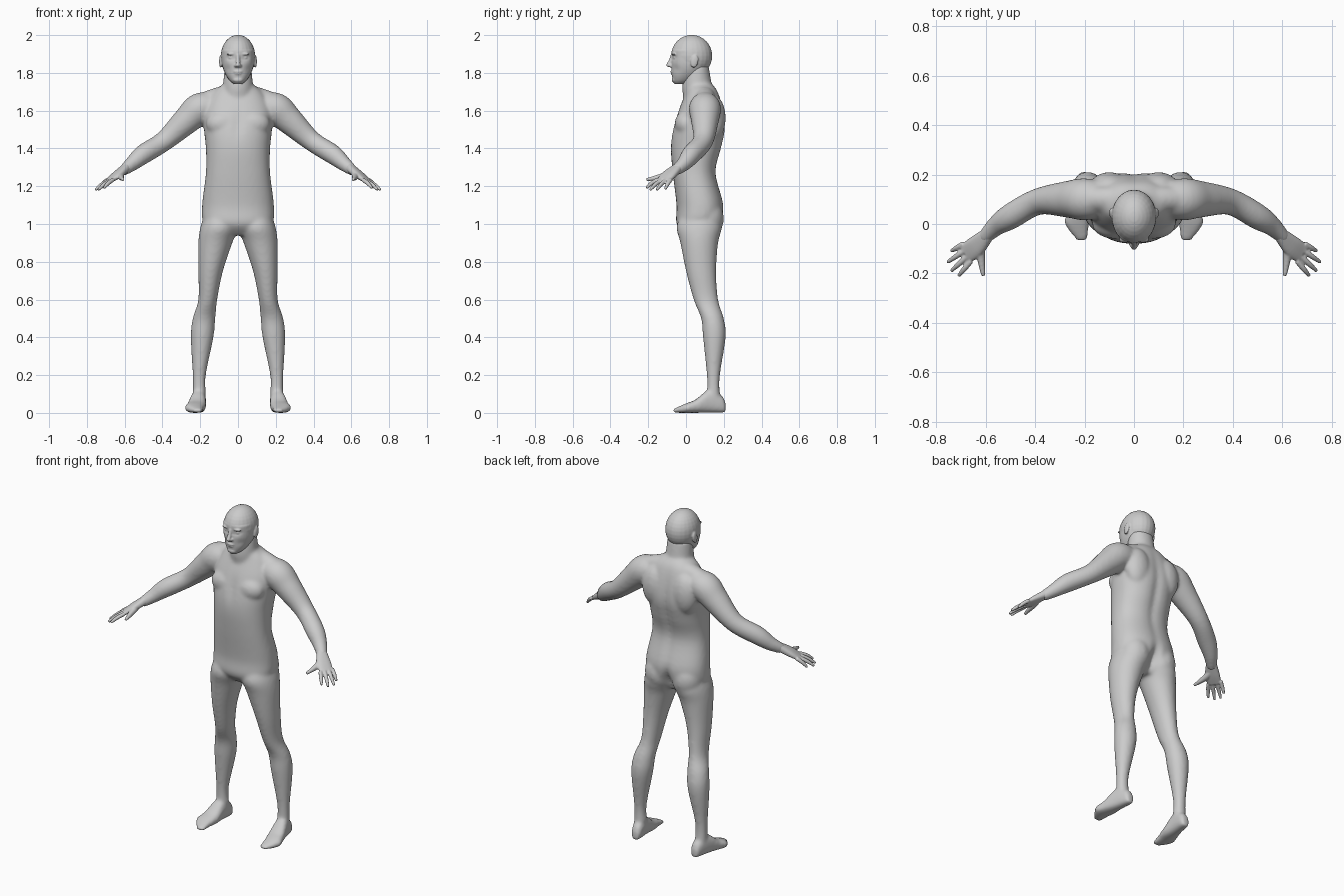
import bpy, bmesh
from math import cos, sin, pi, exp, copysign
from mathutils import Vector, Matrix

if "Cube" in bpy.data.objects:
    bpy.data.objects.remove(bpy.data.objects["Cube"])

skin = bpy.data.materials.new("plain grey")
skin.use_nodes = True
grey = (0.6, 0.6, 0.6, 1)
skin.diffuse_color = grey
skin.node_tree.nodes["Principled BSDF"].inputs["Base Color"].default_value = grey

X, Y, Z = Matrix.Identity(3)


def spline(rows, steps=5):
    """Resample rows of numbers along a smooth curve."""
    result = []
    for index in range(len(rows) - 1):
        before, start = rows[max(index - 1, 0)], rows[index]
        end, after = rows[index + 1], rows[min(index + 2, len(rows) - 1)]
        for step in range(steps):
            t = step / steps
            ease_out = t * t * (3 - t - t)
            bend_start, bend_end = t * (1 - t) ** 2 / 2, t * t * (t - 1) / 2
            result.append([b + (c - b) * ease_out + (c - a) * bend_start + (d - b) * bend_end
                           for a, b, c, d in zip(before, start, end, after)])
    return result + [list(rows[-1])]


def tube(bm, rows, side=Z, axis=None, power=2, sides=36):
    """Closed loft through rows of x, y, z, half width and, if different, half depth."""
    rows = spline(rows)
    points = [Vector(row[:3]) for row in rows]
    last = len(rows) - 1
    rings = []
    for index, row in enumerate(rows):
        along = axis or (points[min(index + 1, last)] - points[max(index - 1, 0)]).normalized()
        across = (side - along * side.dot(along)).normalized()
        depth = along.cross(across)
        ring = []
        for k in range(sides):
            angle = 2 * pi * k / sides
            p, q = (copysign(abs(value) ** (2 / power), value) for value in (cos(angle), sin(angle)))
            ring.append(bm.verts.new(points[index] + across * p * row[3] + depth * q * row[-1]))
        rings.append(ring)
    for lower, upper in zip(rings, rings[1:]):
        for k in range(sides):
            following = (k + 1) % sides
            bm.faces.new((lower[k], lower[following], upper[following], upper[k]))
    bm.faces.new(rings[0])
    bm.faces.new(rings[-1])


def slabs(bm, rows, power=2):
    """Upright loft from rows of height, inner x, outer x, front y, back y."""
    tube(bm, [((inner + outer) / 2, (front + back) / 2, height, (outer - inner) / 2, (back - front) / 2)
              for height, inner, outer, front, back in rows], X, Z, power)


def centred_slabs(bm, rows, power=2):
    """Upright loft from rows of height, half width, front y, back y."""
    slabs(bm, [(height, -width, width, front, back) for height, width, front, back in rows], power)


def blob(bm, centre, radii, turn=0):
    matrix = Matrix.Translation(centre) @ Matrix.Rotation(turn, 4, "X") @ Matrix.Diagonal((*radii, 1))
    bmesh.ops.create_uvsphere(bm, u_segments=24, v_segments=16, radius=1, matrix=matrix)


def dent(bm, centre, radii, push):
    """Softly move the surface along y around a point."""
    for vert in bm.verts:
        offset = vert.co - Vector(centre)
        distance = sum((value / radius) ** 2 for value, radius in zip(offset, radii))
        vert.co.y += push * exp(-distance)


def mirror(bm):
    copied = bmesh.ops.duplicate(bm, geom=bm.verts[:] + bm.edges[:] + bm.faces[:])["geom"]
    for element in copied:
        if isinstance(element, bmesh.types.BMVert):
            element.co.x *= -1


def finish(bm, name, voxel, smoothing):
    """Fuse the overlapping volumes into one smooth skin."""
    bmesh.ops.recalc_face_normals(bm, faces=bm.faces)
    mesh = bpy.data.meshes.new(name)
    bm.to_mesh(mesh)
    bm.free()
    mesh.materials.append(skin)
    for polygon in mesh.polygons:
        polygon.use_smooth = True
    part = bpy.data.objects.new(name, mesh)
    bpy.context.collection.objects.link(part)
    fuse = part.modifiers.new("fuse", "REMESH")
    fuse.mode = "VOXEL"
    fuse.voxel_size = voxel
    fuse.use_smooth_shade = True
    soften = part.modifiers.new("soften", "SMOOTH")
    soften.factor = 0.5
    soften.iterations = smoothing


# Left leg
body = bmesh.new()
slabs(body, [(1.04, .02, .18, -.03, .18), (.98, 0, .2, -.05, .19), (.9, .03, .21, -.03, .17),
             (.75, .08, .21, 0, .16), (.6, .11, .21, .04, .17), (.5, .12, .24, .08, .2),
             (.4, .13, .25, .09, .21), (.2, .17, .24, .11, .18), (.1, .17, .24, .11, .18),
             (.03, .18, .24, .1, .19)])

# Left foot, from heel to toes, with a flat sole
foot = [(.21, .2, .02, .05), (.19, .2, .03, .09), (.12, .21, .04, .12),
        (.05, .22, .05, .07), (0, .23, .05, .05), (-.07, .21, .02, .02)]
tube(body, [(centre, y, top / 2, width, top / 2) for y, centre, width, top in foot], X, Y, 2.5)

# Left arm and the slope from neck to shoulder
tube(body, [(.12, .1, 1.62, .07), (.2, .1, 1.61, .085), (.27, .1, 1.55, .074), (.39, .09, 1.44, .054),
            (.5, .03, 1.37, .052), (.56, -.01, 1.32, .04), (.61, -.06, 1.28, .028)])
tube(body, [(0, .09, 1.69, .055), (.1, .1, 1.67, .055), (.2, .1, 1.64, .05)])

# Chest muscle, buttock and shoulder blade
blob(body, (.08, 0, 1.53), (.09, .06, .07))
blob(body, (.09, .11, 1.03), (.09, .09, .11))
blob(body, (.1, .15, 1.56), (.08, .06, .12))
mirror(body)

# Torso and neck, with the furrows of the spine, buttocks and breastbone
centred_slabs(body, [(.94, .1, 0, .13), (1, .18, -.05, .18), (1.1, .19, -.05, .2), (1.27, .17, -.07, .16),
                     (1.4, .17, -.08, .19), (1.5, .18, -.07, .21), (1.6, .18, -.04, .2),
                     (1.7, .13, 0, .17), (1.75, .06, .01, .13)], 2.3)
centred_slabs(body, [(1.6, .08, 0, .16), (1.72, .08, -.02, .14), (1.84, .07, 0, .12)])
dent(body, (0, .2, 1.4), (.03, .08, .25), -.015)
dent(body, (0, .2, 1), (.02, .08, .07), -.04)
dent(body, (0, -.08, 1.53), (.02, .06, .07), .01)
finish(body, "body", .009, 10)

# Skull and jaw
head = bmesh.new()
blob(head, (0, .03, 1.89), (.091, .109, .111))
centred_slabs(head, [(1.74, .02, -.06, 0), (1.76, .045, -.07, .04), (1.8, .07, -.075, .09),
                     (1.85, .085, -.077, .12), (1.92, .087, -.075, .13)], 2.2)

# Eye sockets, cheeks, eyes, brows, nostrils and ears
for side in (-1, 1):
    dent(head, (side * .036, -.07, 1.88), (.02, .04, .012), .014)
    dent(head, (side * .055, -.05, 1.82), (.02, .04, .02), .006)
    blob(head, (side * .035, -.053, 1.88), (.016, .014, .009))
    blob(head, (side * .036, -.064, 1.9), (.026, .012, .007))
    blob(head, (side * .012, -.08, 1.838), (.009, .012, .008))
    blob(head, (side * .092, .045, 1.86), (.008, .02, .034), -.2)

# Nose, lips and chin
tube(head, [(0, -.07, 1.9, .01), (0, -.08, 1.87, .01), (0, -.092, 1.84, .013), (0, -.08, 1.83, .01)], X, Z)
blob(head, (0, -.072, 1.807), (.024, .011, .005))
blob(head, (0, -.07, 1.796), (.02, .011, .006))
blob(head, (0, -.06, 1.763), (.028, .016, .015))
finish(head, "head", .0045, 3)

# Left palm
hands = bmesh.new()
across_palm = Vector((-.4, -.9, 0))
tube(hands, [(.59, -.04, 1.3, .027, .024), (.64, -.09, 1.26, .042, .02), (.68, -.12, 1.23, .04, .012)],
     across_palm, None, 2.4)

# Four fingers fanned along the knuckles, then the thumb
first_knuckle, last_knuckle = Vector((.66, -.15, 1.235)), Vector((.69, -.08, 1.235))
tips = [(.71, -.21, 1.19), (.74, -.19, 1.18), (.755, -.155, 1.18), (.74, -.11, 1.185)]
for index, tip in enumerate(map(Vector, tips)):
    knuckle = first_knuckle.lerp(last_knuckle, index / 3)
    joint = knuckle.lerp(tip, .55) + Z * .005
    tube(hands, [(*knuckle, .011), (*joint, .011), (*tip, .007)], across_palm, sides=16)
tube(hands, [(.62, -.08, 1.27, .018), (.62, -.13, 1.25, .017), (.61, -.21, 1.235, .008)], X, sides=16)
mirror(hands)
finish(hands, "hands", .0045, 3)
